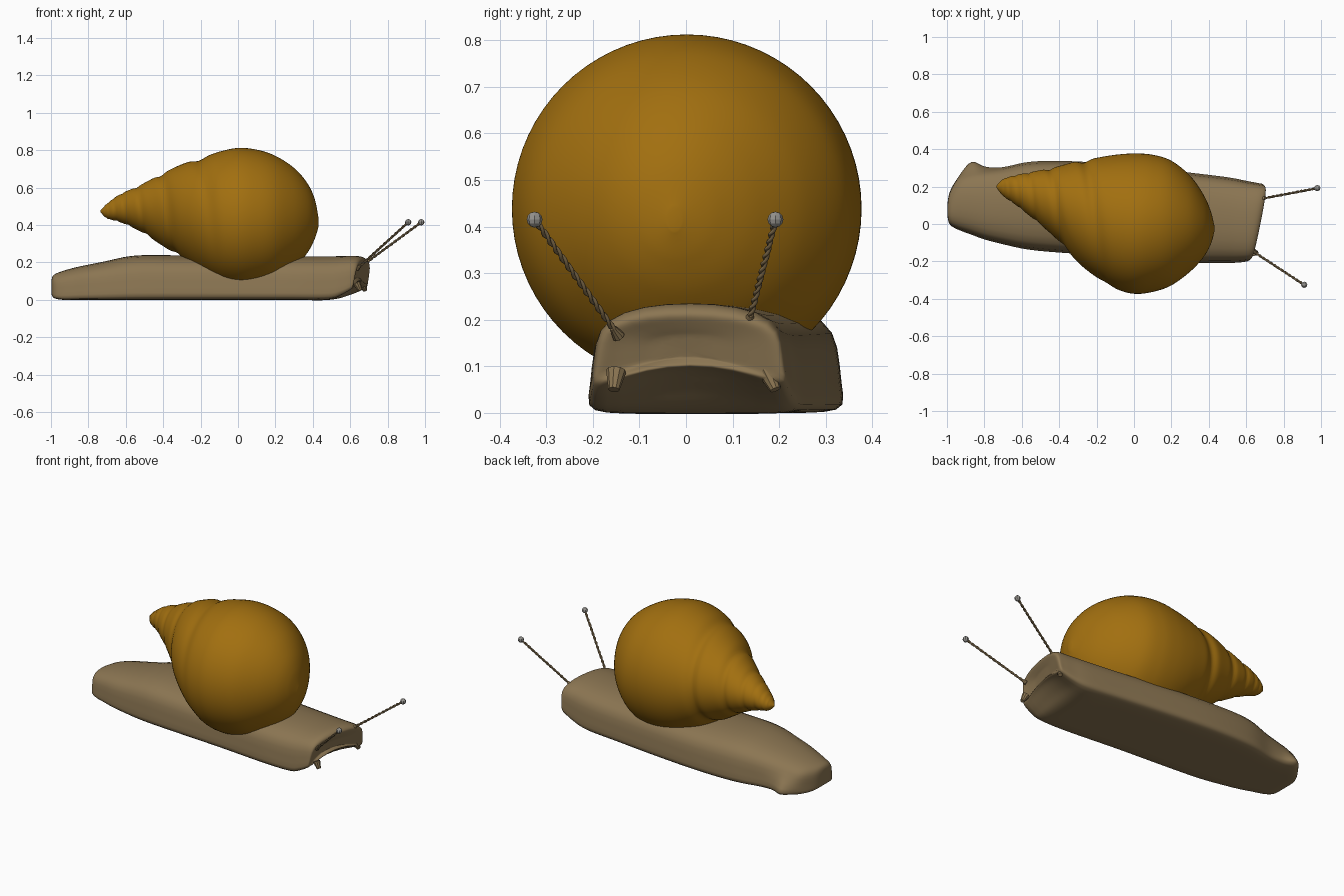
import bpy, bmesh, math
from mathutils import Vector

if "Cube" in bpy.data.objects:
    bpy.data.objects.remove(bpy.data.objects["Cube"])


def material(name, col):
    m = bpy.data.materials.new(name)
    m.diffuse_color = (*col, 1)
    m.use_nodes = True
    m.node_tree.nodes["Principled BSDF"].inputs["Base Color"].default_value = m.diffuse_color
    return m


SHELL = material("amber", (0.36, 0.16, 0.005))
SKIN = material("skin", (0.26, 0.18, 0.085))
EYE = material("eye_grey", (0.3, 0.29, 0.27))


def resample(rows, n):
    """Catmull-Rom through the station rows, n steps per span."""
    out = []
    for i in range(len(rows) - 1):
        p = [rows[max(0, min(len(rows) - 1, i + k))] for k in (-1, 0, 1, 2)]
        for s in range(n):
            t = s / n
            out.append([0.5 * (2 * b + (c - a) * t + (2 * a - 5 * b + 4 * c - d) * t * t
                               + (3 * b - a - 3 * c + d) * t ** 3) for a, b, c, d in zip(*p)])
    return out + [list(rows[-1])]


def loft(name, rings, mat):
    bm = bmesh.new()
    loops = [[bm.verts.new(p) for p in r] for r in rings]
    n = len(loops[0])
    for a, b in zip(loops, loops[1:]):
        for i in range(n):
            j = (i + 1) % n
            bm.faces.new((a[i], a[j], b[j], b[i]))
    bm.faces.new(loops[0])
    bm.faces.new(loops[-1])
    bmesh.ops.recalc_face_normals(bm, faces=bm.faces)
    me = bpy.data.meshes.new(name)
    bm.to_mesh(me)
    bm.free()
    ob = bpy.data.objects.new(name, me)
    bpy.context.collection.objects.link(ob)
    me.materials.append(mat)
    for f in me.polygons:
        f.use_smooth = True
    return ob


# Shell: elliptical rings (x, y min, y max, z min, z max) with a spiral groove
shell_rows = [
    (-.735, .195, .205, .468, .478), (-.70, .15, .24, .435, .515),
    (-.63, .10, .262, .415, .565), (-.53, .02, .282, .37, .61),
    (-.42, -.075, .305, .30, .668), (-.30, -.205, .337, .22, .725),
    (-.20, -.285, .354, .145, .758), (-.10, -.345, .37, .09, .792),
    (0, -.373, .377, .065, .812), (.10, -.363, .37, .07, .803),
    (.20, -.328, .338, .10, .77), (.30, -.255, .258, .17, .705),
    (.37, -.18, .16, .25, .625), (.41, -.11, .07, .325, .54),
    (.43, -.04, -.01, .39, .44)]
rings = []
for x, y0, y1, z0, z1 in resample(shell_rows, 9):
    d = max(x + .74, .004)
    fade = max(0, min(1, (.66 - d) / .2))
    ring = []
    for k in range(72):
        a = math.tau * k / 72
        ph = math.log(d / .535) / math.log(1.65) - (a - math.pi / 2) / math.tau
        off = abs(ph - round(ph))
        r = 1 - .06 * fade * math.exp(-(off / .14) ** 2)
        ring.append((x, (y0 + y1) / 2 + (y1 - y0) / 2 * r * math.cos(a),
                     (z0 + z1) / 2 + (z1 - z0) / 2 * r * math.sin(a)))
    rings.append(ring)
loft("shell", rings, SHELL)

# Foot: half cross-section (across, up), swept along x
half = [(0, 0), (.5, 0), (.9, 0), (1.07, .05), (1.02, .25), (1, .6), (.89, .83), (.5, .97)]
section = half + [(0, 1)] + [(-u, w) for u, w in half[:0:-1]]
# x, y min, y max, z bottom, z top, sole arch, front skew, side flap
foot_rows = [
    (-.997, .04, .11, .03, .11, 0, 0, 0), (-.985, 0, .17, .01, .135, 0, 0, 0),
    (-.94, -.025, .245, 0, .155, 0, 0, 0), (-.87, -.05, .27, 0, .175, 0, 0, .06),
    (-.80, -.075, .28, 0, .19, 0, 0, .02), (-.70, -.10, .295, 0, .21, 0, 0, 0),
    (-.55, -.13, .325, 0, .24, 0, 0, 0), (-.30, -.15, .325, 0, .24, 0, 0, 0),
    (0, -.17, .30, 0, .238, 0, 0, 0), (.30, -.197, .265, 0, .235, 0, 0, 0),
    (.50, -.20, .24, 0, .235, 0, .01, 0), (.58, -.198, .222, .015, .237, .035, .025, 0),
    (.64, -.193, .21, .04, .235, .055, .033, 0), (.665, -.183, .20, .06, .215, .045, .037, 0),
    (.657, -.14, .155, .085, .19, .03, .033, 0), (.645, -.07, .08, .11, .165, .01, .02, 0)]
rings = []
for x, y0, y1, z0, z1, arch, skew, flap in resample(foot_rows, 3):
    ring = []
    for u, w in section:
        y = (y0 + y1) / 2 + (y1 - y0) / 2 * u + (flap if u > 1.01 else 0)
        z = z0 + (z1 - z0) * w + (arch * (1 - u * u) if w == 0 else 0)
        ring.append((x + skew * u + skew * .7 * (w - .5), y, z))
    rings.append(ring)
foot = loft("foot", rings, SKIN)
foot.modifiers.new("smooth", 'SUBSURF').levels = 1
foot.modifiers["smooth"].render_levels = 1


def cone(name, a, b, r1, r2, mat):
    a, b = Vector(a), Vector(b)
    bpy.ops.mesh.primitive_cone_add(vertices=10, radius1=r1, radius2=r2, depth=(b - a).length,
                                    location=(a + b) / 2,
                                    rotation=(b - a).to_track_quat('Z', 'Y').to_euler())
    ob = bpy.context.object
    ob.name = name
    ob.data.materials.append(mat)
    bpy.ops.object.shade_smooth_by_angle()


def stalk(name, a, b):
    """Two thin strands twisted together like a rope."""
    a, b = Vector(a), Vector(b)
    q = (b - a).to_track_quat('Z', 'Y')
    cu = bpy.data.curves.new(name, 'CURVE')
    cu.dimensions = '3D'
    cu.bevel_depth = .0042
    cu.bevel_resolution = 1
    cu.use_fill_caps = True
    for start in (0, math.pi):
        sp = cu.splines.new('POLY')
        sp.points.add(80)
        for i, p in enumerate(sp.points):
            t = i / 80
            w = start + t * 7 * math.tau
            v = a.lerp(b, t) + q @ Vector((math.cos(w), math.sin(w), 0)) * .0035
            p.co = (*v, 1)
    cu.materials.append(SKIN)
    bpy.context.collection.objects.link(bpy.data.objects.new(name, cu))


# Eye stalks, eyes and the short lower feelers
heads = {
    "right": ((.635, -.145, .165), (.91, -.325, .415), (.635, -.15, .09), (.655, -.155, .05)),
    "left": ((.68, .135, .195), (.98, .192, .415), (.665, .175, .09), (.68, .192, .05))}
for side, (base, tip, f0, f1) in heads.items():
    stalk(side + "_eye_stalk", base, tip)
    cone(side + "_stalk_base", base, Vector(base).lerp(Vector(tip), .07), .014, .007, SKIN)
    bpy.ops.mesh.primitive_uv_sphere_add(segments=8, ring_count=6, radius=.017, location=tip)
    eye = bpy.context.object
    eye.name = side + "_eye"
    eye.data.materials.append(EYE)
    cone(side + "_feeler", f0, f1, .022, .012, SKIN)
